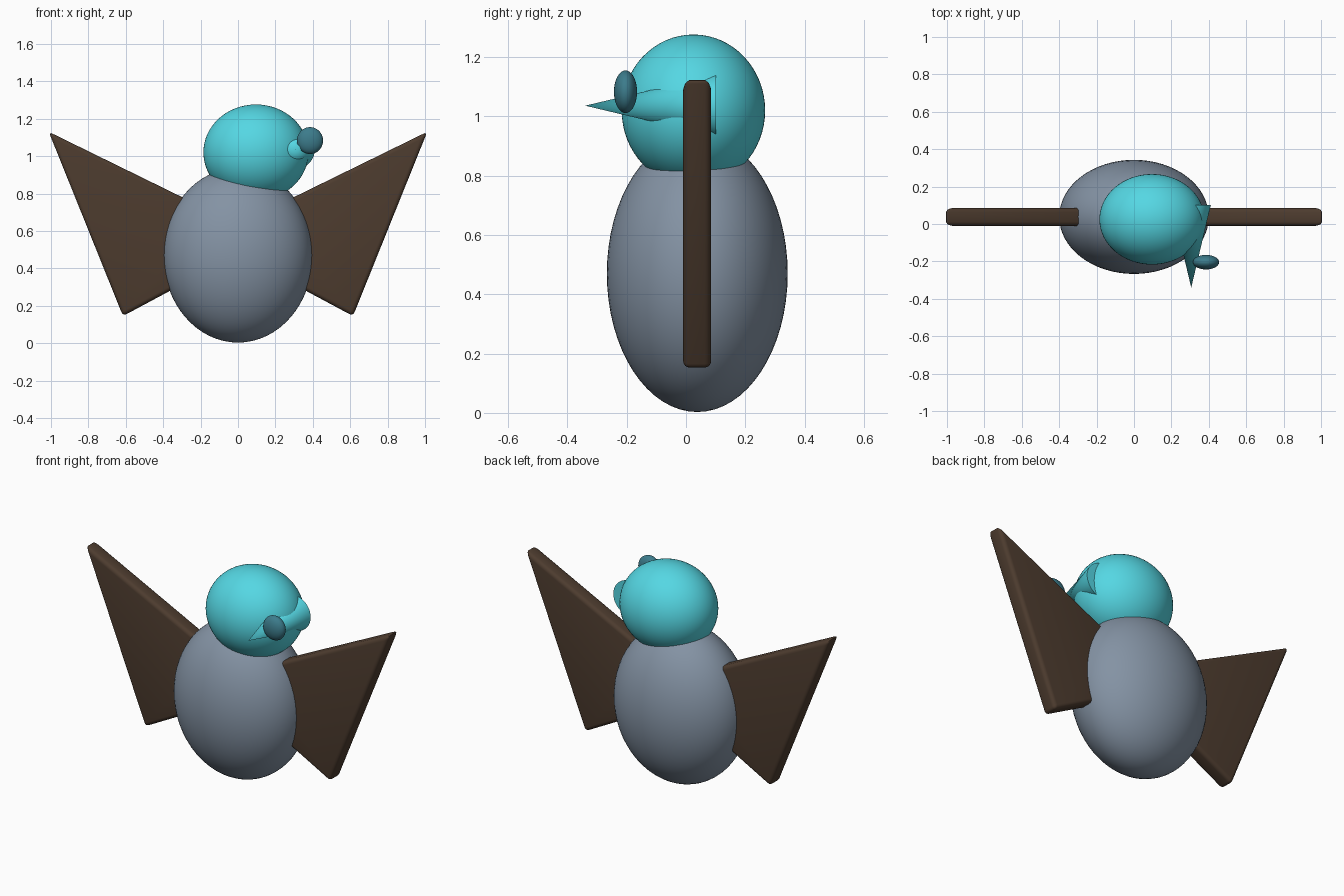
import bpy, bmesh
from math import radians

if "Cube" in bpy.data.objects:
    bpy.data.objects.remove(bpy.data.objects["Cube"])


def finish(obj, name, mat, angle=40):
    obj.name = name
    obj.data.materials.append(mat)
    bpy.ops.object.select_all(action='DESELECT')
    obj.select_set(True)
    bpy.context.view_layer.objects.active = obj
    bpy.ops.object.shade_smooth_by_angle(angle=radians(angle))
    return obj


def material(name, rgb):
    m = bpy.data.materials.new(name)
    m.diffuse_color = (*rgb, 1)
    m.use_nodes = True
    m.node_tree.nodes["Principled BSDF"].inputs["Base Color"].default_value = m.diffuse_color
    return m


def ellipsoid(name, centre, radii, mat, segs=64):
    bpy.ops.mesh.primitive_uv_sphere_add(segments=segs, ring_count=segs // 2, location=centre)
    obj = bpy.context.object
    obj.scale = radii
    bpy.ops.object.transform_apply(location=False, rotation=False, scale=True)
    return finish(obj, name, mat)


slate = material("slate", (0.23, 0.29, 0.37))
cyan = material("cyan", (0.09, 0.68, 0.77))
teal = material("teal", (0.045, 0.2, 0.26))
brown = material("brown", (0.075, 0.045, 0.028))

# Body, head and the single eye
ellipsoid("body", (0, 0.038, 0.47), (0.40, 0.305, 0.467), slate)
ellipsoid("head", (0.096, 0.025, 1.02), (0.281, 0.242, 0.256), cyan)
ellipsoid("eye", (0.385, -0.204, 1.083), (0.07, 0.039, 0.072), teal, 32)

# Beak: cone pointing forward, off to one side of the head
bpy.ops.mesh.primitive_cone_add(vertices=64, radius1=0.105, radius2=0, depth=0.442,
                                location=(0.306, -0.119, 1.036), rotation=(radians(90), 0, 0))
finish(bpy.context.object, "beak", cyan)


# Wings: bevelled plates, mirrored left and right
def wing(name, side):
    profile = [(0.12, 0.693), (1.012, 1.13), (0.615, 0.145), (0.12, 0.41)]
    bm = bmesh.new()
    face = bm.faces.new([bm.verts.new((side * x, -0.01, z)) for x, z in profile])
    ext = bmesh.ops.extrude_face_region(bm, geom=[face])
    verts = [v for v in ext["geom"] if isinstance(v, bmesh.types.BMVert)]
    bmesh.ops.translate(bm, verts=verts, vec=(0, 0.095, 0))
    bmesh.ops.recalc_face_normals(bm, faces=bm.faces)
    bmesh.ops.bevel(bm, geom=bm.edges[:], offset=0.022, segments=4, profile=0.5,
                    affect='EDGES')
    mesh = bpy.data.meshes.new(name)
    bm.to_mesh(mesh)
    bm.free()
    obj = bpy.data.objects.new(name, mesh)
    bpy.context.collection.objects.link(obj)
    finish(obj, name, brown)


wing("right_wing", 1)
wing("left_wing", -1)
